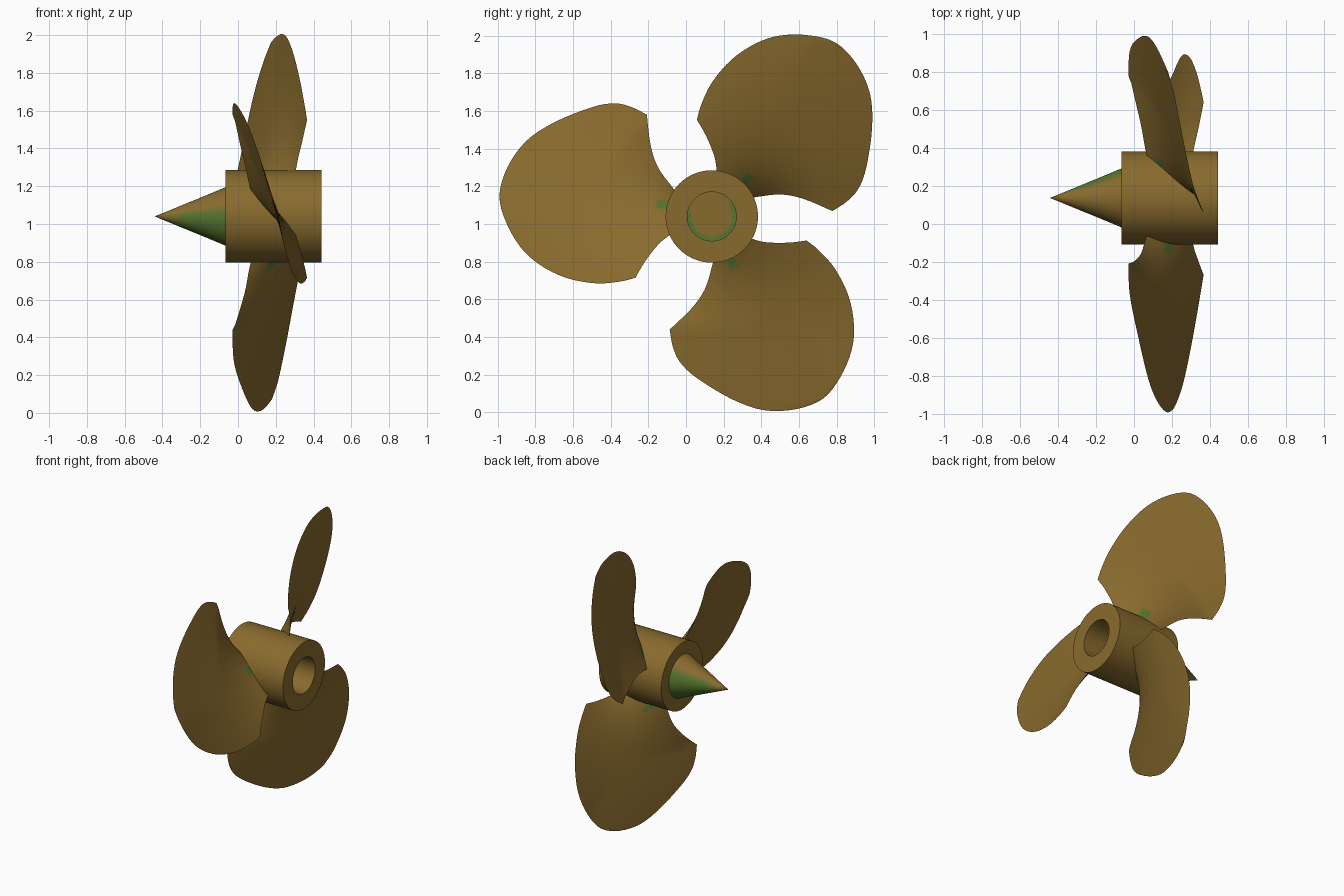
import bpy, bmesh, math
from mathutils import Vector

if "Cube" in bpy.data.objects:
    bpy.data.objects.remove(bpy.data.objects["Cube"])

CY, CZ = 0.137, 1.04          # shaft axis runs along x through this point
TAU = 2 * math.pi


def material(name, rgb):
    m = bpy.data.materials.new(name)
    m.diffuse_color = (*rgb, 1)
    m.use_nodes = True
    m.node_tree.nodes["Principled BSDF"].inputs["Base Color"].default_value = m.diffuse_color
    return m


bronze = material("bronze", (0.25, 0.147, 0.027))
olive = material("olive_bronze", (0.165, 0.16, 0.028))
green = material("green_patina", (0.095, 0.18, 0.028))


def finish(name, bm, rule=None):
    """Weld, colour faces by rule, and make a smooth shaded object."""
    bmesh.ops.remove_doubles(bm, verts=bm.verts, dist=1e-5)
    bmesh.ops.recalc_face_normals(bm, faces=bm.faces)
    if rule:
        for f in bm.faces:
            c = f.calc_center_median()
            f.material_index = rule(c.x, math.hypot(c.y - CY, c.z - CZ),
                                    math.degrees(math.atan2(c.z - CZ, c.y - CY)) % 360)
    me = bpy.data.meshes.new(name)
    bm.to_mesh(me)
    bm.free()
    for m in (bronze, olive, green):
        me.materials.append(m)
    ob = bpy.data.objects.new(name, me)
    bpy.context.collection.objects.link(ob)
    bpy.ops.object.select_all(action='DESELECT')
    ob.select_set(True)
    bpy.context.view_layer.objects.active = ob
    bpy.ops.object.shade_smooth_by_angle(angle=math.radians(35))
    return ob


def lathe(name, profile, rule=None, n=72):
    """Spin (x, radius) points around the shaft axis."""
    bm = bmesh.new()
    rings = [[bm.verts.new((x, CY + r * math.cos(TAU * i / n), CZ + r * math.sin(TAU * i / n)))
              for i in range(n)] if r else [bm.verts.new((x, CY, CZ))] * n for x, r in profile]
    for a, b in zip(rings, rings[1:]):
        for i in range(n):
            j = (i + 1) % n
            bm.faces.new(list(dict.fromkeys((a[i], a[j], b[j], b[i]))))
    return finish(name, bm, rule)


def patina(deg):
    """Green wraps the underside; olive marks its border."""
    d = (deg - 282.5 + 180) % 360 - 180
    return 2 if abs(d) < 112 else 1 if abs(d) < 122 else 0


# Hub with a blind bore; patina ring on the bore floor
lathe("hub", [(-0.065, 0), (-0.065, 0.245), (0.442, 0.245), (0.442, 0.13),
              (-0.06, 0.13), (-0.06, 0.108), (-0.06, 0)],
      lambda x, r, d: patina(d) if x < -0.055 and 0.11 < r < 0.135 else 0)

# Nose cone
lathe("nose_cone", [(-0.442, 0), (-0.37, 0.029), (-0.31, 0.054), (-0.19, 0.103), (-0.065, 0.155)],
      lambda x, r, d: 0 if x < -0.36 else min(patina(d), 1 if x < -0.3 else 2))

# Blade outline in the plane across the shaft: (outward, sideways), root to tip
UPPER = [(.17, .11), (.205, .15), (.285, .26), (.325, .38), (.345, .54), (.425, .58), (.515, .60),
         (.635, .58), (.835, .50), (.985, .40), (1.085, .26), (1.127, .11)]
LOWER = [(.18, -.07), (.225, -.10), (.285, -.15), (.355, -.24), (.405, -.325), (.485, -.345), (.615, -.355),
         (.775, -.325), (.915, -.255), (1.015, -.163), (1.092, -.03), (1.127, .11)]
CORNER = 4


def spline(pts, ghost=None, steps=4):
    p = [Vector(q) for q in pts]
    p = [2 * p[0] - p[1]] + p + [Vector(ghost) if ghost else 2 * p[-1] - p[-2]]
    out = []
    for a, b, c, d in zip(p, p[1:], p[2:], p[3:]):
        for k in range(steps):
            t = k / steps
            out.append(0.5 * (2 * b + (c - a) * t + (2 * a - 5 * b + 4 * c - d) * t * t
                              + (3 * b - a - 3 * c + d) * t ** 3))
    return out + [p[-2]]


def edge(pts, other):
    """Smooth edge, sharp at the corner and rounded over the tip, as (radius, angle)."""
    line = spline(pts[:CORNER + 1])[:-1] + spline(pts[CORNER:], other[-2])
    return [(q.length, math.atan2(q.y, q.x)) for q in line]


def blade(name, heading, n=20):
    """Thin helical blade with a lens-shaped section."""
    bm = bmesh.new()
    for side in (-1, 1):
        rows = []
        for (r0, a0), (r1, a1) in zip(edge(UPPER, LOWER), edge(LOWER, UPPER)):
            row = []
            for k in range(n + 1):
                t = k / n
                r, a = r0 + (r1 - r0) * t, a0 + (a1 - a0) * t
                phi = heading - a
                thick = (1 - (2 * t - 1) ** 2) * (0.003 + 0.018 * max(0, 1 - r / 1.13)) * side
                around = Vector((0, math.sin(phi), -math.cos(phi)))
                normal = (Vector((1, 0, 0)) + around * (0.23 / r)).normalized()
                x = 0.21 - 0.23 * a - 0.2 * max(0, a) * max(0, r - 0.6)   # pitch plus outer camber
                p = Vector((x, CY + r * math.cos(phi), CZ + r * math.sin(phi)))
                row.append(bm.verts.new(p + normal * thick))
            rows.append(row)
        for a, b in zip(rows, rows[1:]):
            for k in range(n):
                bm.faces.new((a[k], a[k + 1], b[k + 1], b[k]))
    # small patina spot at the root
    spot = math.degrees(heading) - 14
    finish(name, bm, lambda x, r, d: 2 if r < 0.29 and abs((d - spot + 180) % 360 - 180) < 5 else 0)


for i, deg in enumerate((60, 180, 307)):
    blade(f"blade_{i + 1}", math.radians(deg))
